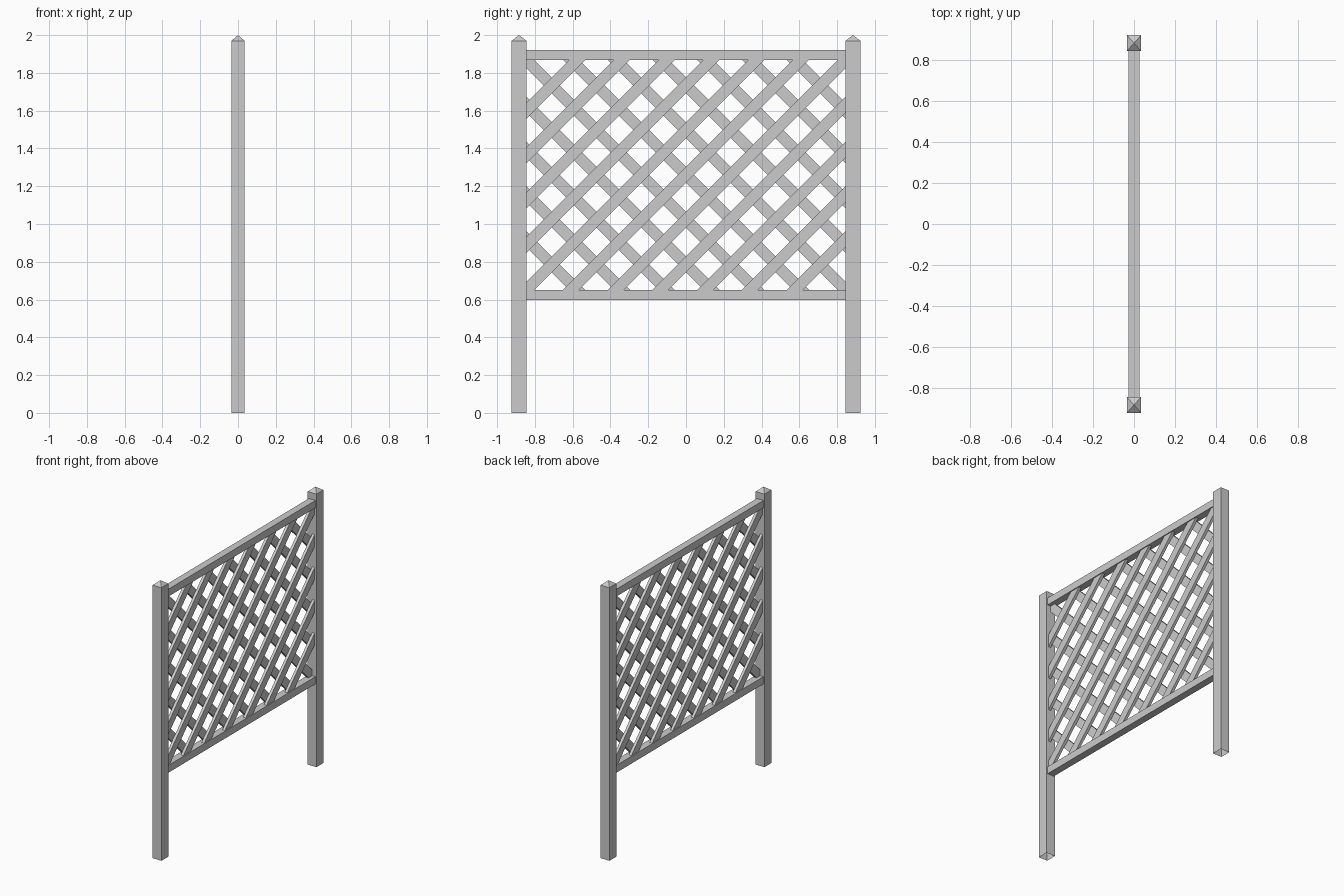
import bpy, bmesh, math
from mathutils import Matrix, Vector

if "Cube" in bpy.data.objects:
    bpy.data.objects.remove(bpy.data.objects["Cube"])

mat = bpy.data.materials.new("pale grey")
mat.diffuse_color = (0.6, 0.6, 0.6, 1)
mat.use_nodes = True
mat.node_tree.nodes["Principled BSDF"].inputs["Base Color"].default_value = mat.diffuse_color

POST_X, POST_IN, POST_OUT = 0.035, 0.845, 0.923   # post half depth, inner and outer y
RAIL = 0.053                                      # square rail section
Z0, Z1 = 0.651, 1.869                             # lattice opening
ZC = (Z0 + Z1) / 2
PITCH, SLAT_W, SLAT_T = 0.237, 0.06, 0.02         # lattice spacing and slat section


def finish(bm, name):
    bmesh.ops.recalc_face_normals(bm, faces=bm.faces[:])
    me = bpy.data.meshes.new(name)
    bm.to_mesh(me)
    bm.free()
    me.materials.append(mat)
    ob = bpy.data.objects.new(name, me)
    bpy.context.collection.objects.link(ob)
    return ob


def add_box(bm, size, mtx):
    return bmesh.ops.create_cube(bm, size=1, matrix=mtx @ Matrix.Diagonal((*size, 1)))["verts"]


# posts with a shallow pyramid top and open foot
def post(name, side):
    bm = bmesh.new()
    h = 1.97
    c = side * (POST_IN + POST_OUT) / 2
    add_box(bm, (2 * POST_X, POST_OUT - POST_IN, h), Matrix.Translation((0, c, h / 2)))
    bm.faces.ensure_lookup_table()
    top = max(bm.faces, key=lambda f: f.calc_center_median().z)
    foot = min(bm.faces, key=lambda f: f.calc_center_median().z)
    apex = bmesh.ops.poke(bm, faces=[top])["verts"][0]
    apex.co.z = 2.0
    bmesh.ops.delete(bm, geom=[foot], context='FACES_ONLY')
    finish(bm, name)


post("left_post", -1)
post("right_post", 1)

# horizontal rails
for name, z in (("bottom_rail", Z0 - RAIL / 2), ("top_rail", Z1 + RAIL / 2)):
    bm = bmesh.new()
    add_box(bm, (RAIL, 2 * POST_IN, RAIL), Matrix.Translation((0, 0, z)))
    finish(bm, name)


# diagonal slats, trimmed to the frame opening
def slats(name, x, direction):
    bm = bmesh.new()
    rot = Matrix.Rotation(direction * math.radians(45), 4, 'X')
    for k in range(-5, 6):
        add_box(bm, (SLAT_T, 4, SLAT_W), Matrix.Translation((x, k * PITCH, ZC)) @ rot)
    for co, no in (((0, POST_IN, 0), (0, 1, 0)), ((0, -POST_IN, 0), (0, -1, 0)),
                   ((0, 0, Z1), (0, 0, 1)), ((0, 0, Z0), (0, 0, -1))):
        geom = bm.verts[:] + bm.edges[:] + bm.faces[:]
        bmesh.ops.bisect_plane(bm, geom=geom, plane_co=Vector(co), plane_no=Vector(no),
                               clear_outer=True)
        # close the cut ends
        bmesh.ops.holes_fill(bm, edges=[e for e in bm.edges if e.is_boundary], sides=0)
    finish(bm, name)


slats("rising_slats", SLAT_T / 2, 1)
slats("falling_slats", -SLAT_T / 2, -1)
